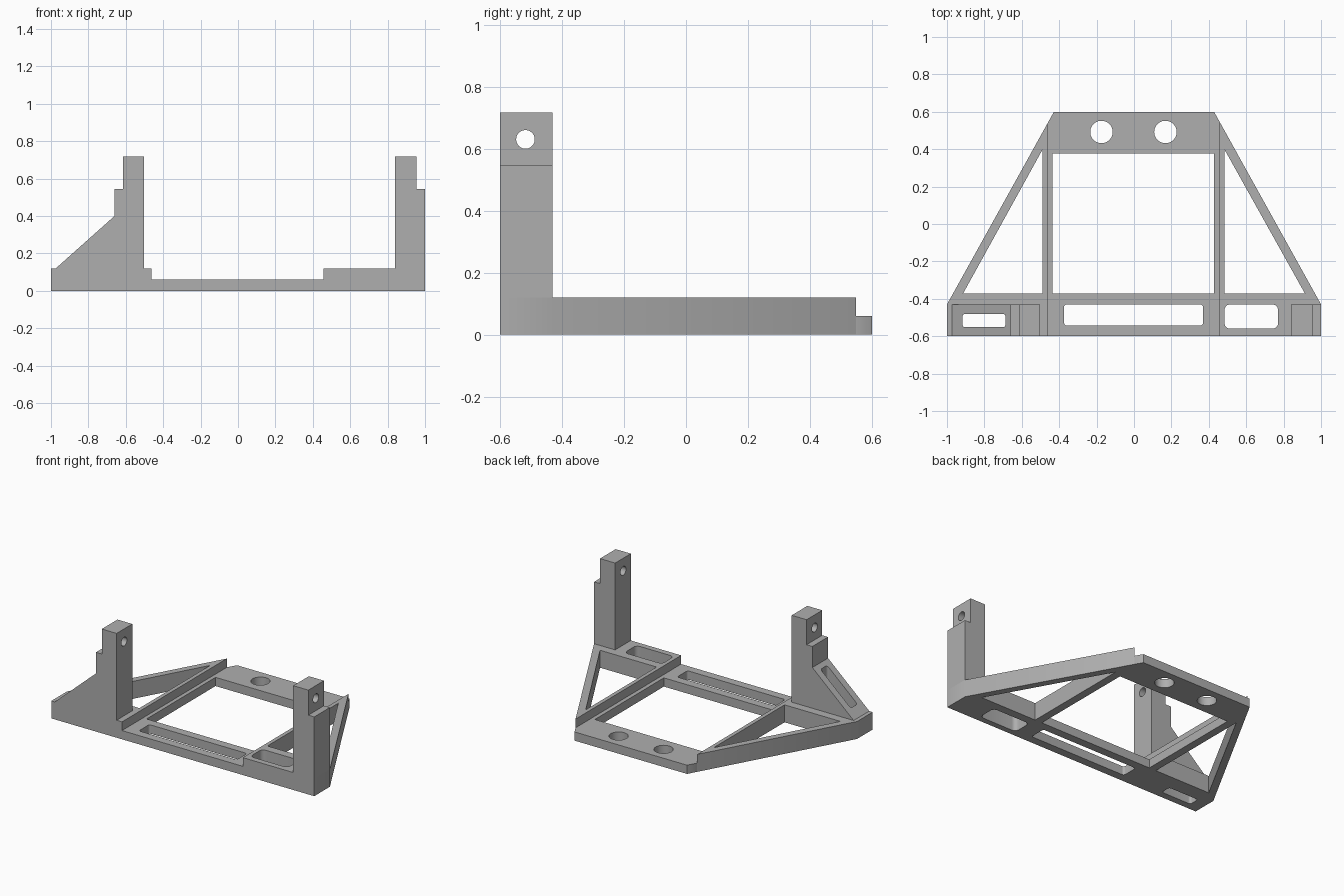
import bpy, bmesh, math

if "Cube" in bpy.data.objects:
    bpy.data.objects.remove(bpy.data.objects["Cube"], do_unlink=True)

grey = bpy.data.materials.new("plain grey")
grey.use_nodes = True
COLOUR = (0.43, 0.43, 0.43, 1)
grey.diffuse_color = COLOUR
grey.node_tree.nodes["Principled BSDF"].inputs["Base Color"].default_value = COLOUR

BASE, RAIL = 0.06, 0.12          # heights of centre plate and side frames
FRONT, POST_BACK, BACK = -0.6, -0.43, 0.6
INNER_L, INNER_R = -0.462, 0.457  # where centre plate meets side frames
CORNER = 0.428                    # half width of the back edge


def prism(name, points, axis, lo, hi):
    """Extrude a 2D outline along x, y or z between lo and hi."""
    place = {"x": lambda a, b, t: (t, a, b),
             "y": lambda a, b, t: (a, t, b),
             "z": lambda a, b, t: (a, b, t)}[axis]
    bm = bmesh.new()
    rings = [[bm.verts.new(place(a, b, t)) for a, b in points] for t in (lo, hi)]
    bm.faces.new(rings[0])
    bm.faces.new(rings[1])
    n = len(points)
    for i in range(n):
        j = (i + 1) % n
        bm.faces.new((rings[0][i], rings[0][j], rings[1][j], rings[1][i]))
    bmesh.ops.recalc_face_normals(bm, faces=bm.faces)
    mesh = bpy.data.meshes.new(name)
    bm.to_mesh(mesh)
    bm.free()
    mesh.materials.append(grey)
    obj = bpy.data.objects.new(name, mesh)
    bpy.context.collection.objects.link(obj)
    return obj


def circle(cx, cy, r, n=40):
    return [(cx + r * math.cos(math.tau * i / n), cy + r * math.sin(math.tau * i / n))
            for i in range(n)]


def rounded(x0, x1, y0, y1, r, n=6):
    """Rectangle with rounded corners."""
    pts = []
    for k, (cx, cy) in enumerate(((x1 - r, y1 - r), (x0 + r, y1 - r),
                                  (x0 + r, y0 + r), (x1 - r, y0 + r))):
        for i in range(n + 1):
            a = math.pi / 2 * (k + i / n)
            pts.append((cx + r * math.cos(a), cy + r * math.sin(a)))
    return pts


def rect(x0, x1, y0, y1):
    return [(x0, y0), (x1, y0), (x1, y1), (x0, y1)]


def cut(obj, outlines, axis="z"):
    """Pierce the part with each outline, then finish its shading."""
    cutters = [prism("cutter", o, axis, -2, 2) for o in outlines]
    for c in cutters:
        c.hide_render = True
        mod = obj.modifiers.new("cut", "BOOLEAN")
        mod.operation, mod.solver, mod.object = "DIFFERENCE", "EXACT", c
    bpy.context.view_layer.update()
    graph = bpy.context.evaluated_depsgraph_get()
    result = bpy.data.meshes.new_from_object(obj.evaluated_get(graph))
    obj.modifiers.clear()
    obj.data = result
    for c in cutters:
        bpy.data.objects.remove(c, do_unlink=True)
    bpy.ops.object.select_all(action="DESELECT")
    obj.select_set(True)
    bpy.context.view_layer.objects.active = obj
    bpy.ops.object.shade_smooth_by_angle(angle=math.radians(35))


def diagonal_y(x):
    """Depth of the slanted outer edge at a given x."""
    return POST_BACK + (1 - abs(x)) / (1 - CORNER) * (BACK - POST_BACK)


# Low centre plate: window, front slot and two bolt holes
plate = prism("centre_plate", [
    (INNER_L, FRONT), (INNER_R, FRONT), (INNER_R, diagonal_y(INNER_R)),
    (CORNER, BACK), (-CORNER, BACK), (INNER_L, diagonal_y(INNER_L))], "z", 0, BASE)
cut(plate, [rect(-0.435, 0.429, -0.372, 0.377),
            rounded(-0.374, 0.369, -0.543, -0.43, 0.015),
            circle(-0.174, 0.492, 0.06), circle(0.168, 0.492, 0.06)])

# Taller triangular side frames
left_slot = rounded(0.484, 0.77, -0.56, -0.43, 0.03)
right_slot = rounded(-0.917, -0.687, -0.552, -0.48, 0.015)
for name, side, inner, rail, slot in (("left_side_frame", 1, INNER_R, 0.484, left_slot),
                                      ("right_side_frame", -1, INNER_L, -0.489, right_slot)):
    frame = prism(name, [(inner, FRONT), (side, FRONT), (side, POST_BACK),
                         (inner, diagonal_y(inner))], "z", 0, RAIL)
    window = [(rail, -0.372), (side * 0.914, -0.372), (rail, 0.398)]
    cut(frame, [window, slot])

# Upright posts with stepped outer sides and a cross hole
pin_hole = circle(-0.518, 0.63, 0.03)
left_post = prism("left_post", [
    (0.84, RAIL), (1, RAIL), (1, 0.545), (0.955, 0.545), (0.955, 0.717), (0.84, 0.717)],
    "y", FRONT, POST_BACK)
cut(left_post, [pin_hole], "x")

right_post = prism("right_post", [
    (-0.66, RAIL), (-0.503, RAIL), (-0.503, 0.717), (-0.616, 0.717),
    (-0.616, 0.545), (-0.66, 0.545)], "y", FRONT, POST_BACK)
cut(right_post, [pin_hole], "x")

# Sloping brace beside the right post, slotted down through the frame
brace = prism("right_brace", [(-0.974, RAIL), (-0.66, RAIL), (-0.66, 0.4)],
              "y", FRONT, POST_BACK)
cut(brace, [right_slot])
